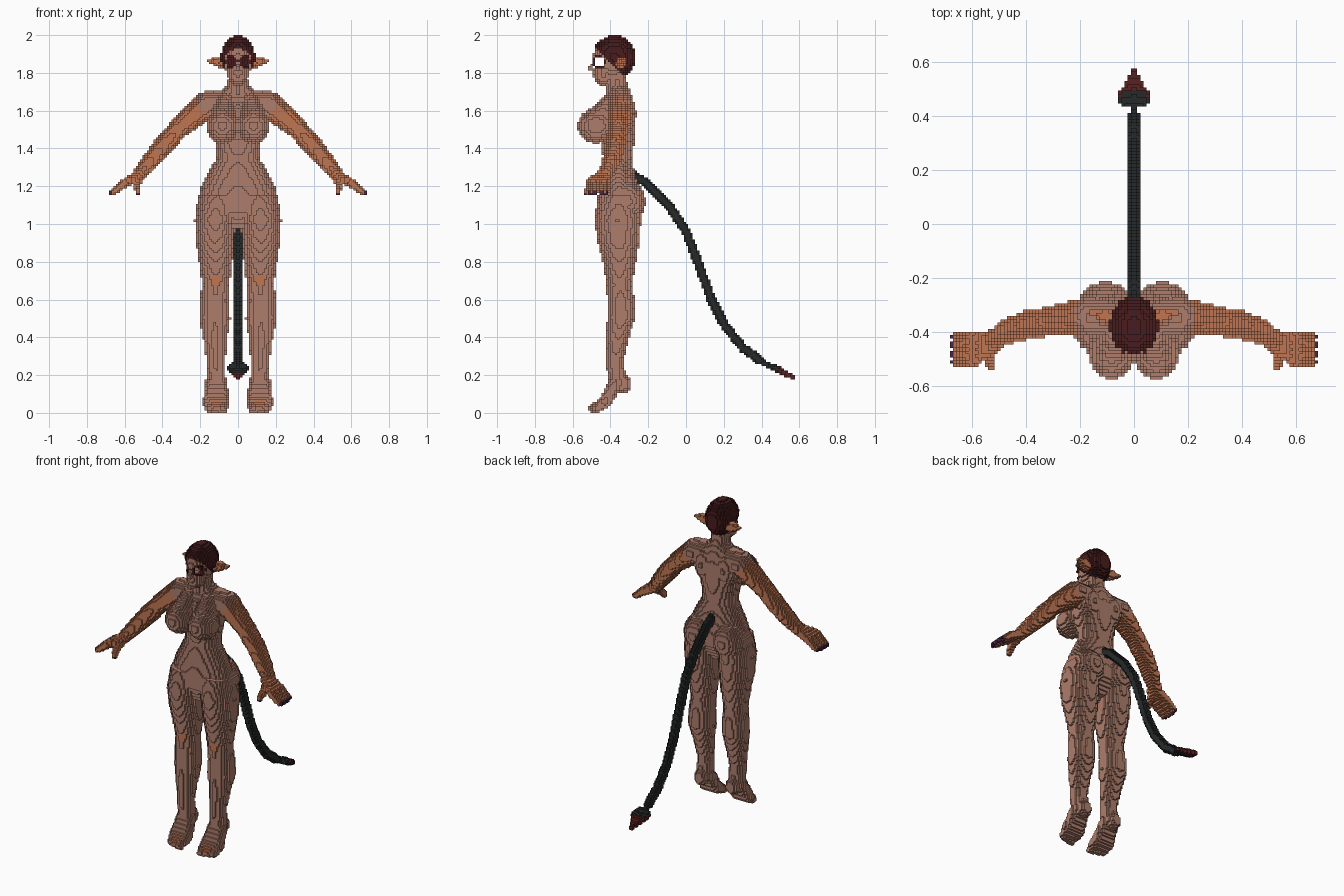
import bpy
import bmesh
import math
from mathutils import Vector

if "Cube" in bpy.data.objects:
    bpy.data.objects.remove(bpy.data.objects["Cube"], do_unlink=True)

S = 2 / 170          # edge length of one block
cells = {}           # block index -> [part name, colour name]

COLOURS = {
    "skin": (0.42, 0.205, 0.15),
    "warm_skin": (0.52, 0.18, 0.085),
    "dark_red_hair": (0.065, 0.012, 0.013),
    "charcoal_tail": (0.02, 0.023, 0.023),
    "tail_tip_red": (0.10, 0.016, 0.015),
    "purple_nail": (0.07, 0.02, 0.06),
}


# Shapes: each is a lower corner, an upper corner and an inside test
def ellipsoid(centre, radii):
    c, r = Vector(centre), Vector(radii)

    def inside(p):
        return sum(((p[a] - c[a]) / r[a]) ** 2 for a in range(3)) <= 1
    return c - r, c + r, inside


def limb(a, b, ra, rb):
    a, b = Vector(a), Vector(b)
    d, big = b - a, max(ra, rb)
    lo = Vector(map(min, a, b)) - Vector((big,) * 3)
    hi = Vector(map(max, a, b)) + Vector((big,) * 3)

    def inside(p):
        t = max(0, min(1, (p - a).dot(d) / d.length_squared))
        return (p - a - d * t).length <= ra + (rb - ra) * t
    return lo, hi, inside


def loft(rows, along_y=False):
    """Stack of ellipses: (height, x, half width, depth centre, half depth)."""
    rows = sorted(rows)
    lo = Vector((min(r[1] - r[2] for r in rows), min(r[3] - r[4] for r in rows), rows[0][0]))
    hi = Vector((max(r[1] + r[2] for r in rows), max(r[3] + r[4] for r in rows), rows[-1][0]))

    def inside(p):
        h, d = (p.y, p.z) if along_y else (p.z, p.y)
        for a, b in zip(rows, rows[1:]):
            if a[0] <= h <= b[0]:
                t = (h - a[0]) / (b[0] - a[0])
                x, w, c, e = (a[n] + (b[n] - a[n]) * t for n in range(1, 5))
                return ((p.x - x) / w) ** 2 + ((d - c) / e) ** 2 <= 1
        return False
    if along_y:
        lo, hi = lo.xzy, hi.xzy
    return lo, hi, inside


def blocks(shape):
    lo, hi, inside = shape
    spans = [range(math.floor(lo[a] / S), math.ceil(hi[a] / S) + 1) for a in range(3)]
    for i in spans[0]:
        for j in spans[1]:
            for k in spans[2]:
                p = Vector((i + 0.5, j + 0.5, k + 0.5)) * S
                if k >= 0 and inside(p):
                    yield (i, j, k), p
                    yield (-1 - i, j, k), p     # mirrored twin


def add(part, colour, shape, keep=None):
    for key, p in blocks(shape):
        if keep is None or keep(p):
            cells.setdefault(key, [part, colour])


def paint(colour, shape):
    for key, _ in blocks(shape):
        if key in cells:
            cells[key][1] = colour


def carve(shape):
    for key, _ in blocks(shape):
        cells.pop(key, None)


def chain(part, colour, points):
    """Tapered tube through points of (x, y, z, radius)."""
    for a, b in zip(points, points[1:]):
        add(part, colour, limb(a[:3], b[:3], a[3], b[3]))


# Hair cap, cut along a slanted hairline
add("hair", "dark_red_hair", ellipsoid((0, -0.38, 1.885), (0.09, 0.115, 0.115)),
    lambda p: p.y + p.z > 1.45 and p.z > 1.79)

# Head, jaw, nose and neck
add("head", "skin", ellipsoid((0, -0.39, 1.87), (0.077, 0.105, 0.11)))
add("head", "skin", ellipsoid((0, -0.435, 1.80), (0.055, 0.058, 0.072)))
add("head", "skin", limb((0, -0.49, 1.85), (0, -0.505, 1.82), 0.009, 0.014))
add("neck", "skin", limb((0, -0.36, 1.68), (0, -0.37, 1.82), 0.058, 0.05))

# Pointed ears
chain("ears", "warm_skin", [(0.065, -0.35, 1.85, 0.035), (0.11, -0.34, 1.858, 0.026),
                            (0.16, -0.33, 1.866, 0.007)])

# Dark eye sockets, open through the sides of the face
for eye, r in ((paint, 0.04), (carve, 0.028)):
    socket = ellipsoid((0.043, -0.47, 1.86), (r, r + 0.015, r))
    opening = limb((0, -0.458, 1.86), (0.09, -0.458, 1.86), r, r)
    if eye is paint:
        eye("dark_red_hair", socket)
    else:
        eye(socket)
        eye(opening)

# Torso
add("torso", "skin", loft([
    (1.73, 0, 0.055, -0.355, 0.05), (1.69, 0, 0.12, -0.35, 0.06),
    (1.6, 0, 0.155, -0.365, 0.092), (1.5, 0, 0.14, -0.365, 0.095),
    (1.4, 0, 0.115, -0.362, 0.085), (1.35, 0, 0.115, -0.362, 0.078),
    (1.28, 0, 0.155, -0.36, 0.085), (1.2, 0, 0.195, -0.355, 0.098),
    (1.08, 0, 0.225, -0.355, 0.11), (0.98, 0, 0.12, -0.36, 0.06)]))
add("chest", "skin", ellipsoid((0.083, -0.475, 1.52), (0.086, 0.1, 0.092)))
add("chest", "skin", limb((0.07, -0.40, 1.64), (0.08, -0.47, 1.54), 0.05, 0.08))
add("back", "skin", ellipsoid((0.08, -0.33, 1.58), (0.075, 0.066, 0.11)))
add("hips", "skin", ellipsoid((0.105, -0.315, 1.12), (0.105, 0.1, 0.12)))

# Legs
add("legs", "skin", loft([
    (1.15, 0.11, 0.1, -0.355, 0.11), (1.02, 0.122, 0.108, -0.362, 0.124),
    (0.9, 0.122, 0.102, -0.357, 0.108), (0.8, 0.118, 0.088, -0.353, 0.088),
    (0.68, 0.117, 0.072, -0.352, 0.068), (0.6, 0.122, 0.078, -0.345, 0.072),
    (0.5, 0.123, 0.082, -0.345, 0.072), (0.4, 0.12, 0.064, -0.36, 0.06),
    (0.28, 0.117, 0.05, -0.375, 0.045), (0.15, 0.115, 0.045, -0.365, 0.05)]))
paint("warm_skin", ellipsoid((0.115, -0.42, 0.70), (0.035, 0.03, 0.035)))

# Feet on tiptoe
add("feet", "skin", ellipsoid((0.115, -0.33, 0.155), (0.042, 0.042, 0.05)))
for toe in range(4):
    x = 0.077 + toe * 0.025
    chain("feet", "skin", [(0.1 + toe * 0.01, -0.37, 0.16, 0.042), (x, -0.43, 0.055, 0.034),
                           (x, -0.495 + toe * 0.007, 0.022, 0.022)])
paint("warm_skin", ellipsoid((0.115, -0.49, 0.05), (0.05, 0.04, 0.025)))

# Arms
chain("shoulders", "skin", [(0.06, -0.35, 1.65, 0.06), (0.165, -0.345, 1.63, 0.072)])
chain("arms", "warm_skin", [
    (0.165, -0.345, 1.63, 0.072), (0.23, -0.35, 1.575, 0.064), (0.31, -0.36, 1.51, 0.054),
    (0.40, -0.375, 1.41, 0.052), (0.47, -0.40, 1.325, 0.047), (0.53, -0.43, 1.255, 0.034)])

# Hands: fingers fan out of the wrist, dark nails at the tips
for finger in range(4):
    y = -0.42 - finger * 0.03
    reach = 0.675 - abs(finger - 1.5) * 0.008
    tip = (reach, y, 1.165)
    chain("hands", "warm_skin", [(0.52, -0.42 - finger * 0.01, 1.26, 0.027),
                                 (0.6, y, 1.215, 0.023), (*tip, 0.015)])
    paint("purple_nail", ellipsoid((reach + 0.01, y, 1.16), (0.013, 0.015, 0.02)))
chain("hands", "warm_skin", [(0.53, -0.45, 1.24, 0.025), (0.535, -0.5, 1.2, 0.02),
                             (0.53, -0.535, 1.165, 0.014)])
paint("purple_nail", ellipsoid((0.53, -0.54, 1.155), (0.015, 0.015, 0.013)))

# Tail with a flat spade at the end
chain("tail", "charcoal_tail", [(0, y, z, 0.025) for y, z in (
    (-0.29, 1.265), (-0.2, 1.21), (-0.1, 1.11), (0, 0.96), (0.07, 0.78), (0.13, 0.61),
    (0.2, 0.47), (0.3, 0.345), (0.39, 0.28))])
chain("tail", "charcoal_tail", [(0, 0.39, 0.28, 0.018), (0, 0.47, 0.235, 0.016)])
spade = [(0.435, 0, 0.05, 0.255, 0.018), (0.48, 0, 0.064, 0.232, 0.02),
         (0.51, 0, 0.042, 0.217, 0.019), (0.58, 0, 0.007, 0.186, 0.012)]
add("tail_spade", "charcoal_tail", loft(spade, along_y=True), lambda p: p.y < 0.5)
add("tail_spade", "tail_tip_red", loft(spade, along_y=True))
paint("tail_tip_red", ellipsoid((0.062, 0.48, 0.23), (0.012, 0.02, 0.02)))

# Materials
materials = {}
for name, rgb in COLOURS.items():
    m = bpy.data.materials.new(name)
    m.use_nodes = True
    m.diffuse_color = (*rgb, 1)
    shader = next(n for n in m.node_tree.nodes if n.type == "BSDF_PRINCIPLED")
    shader.inputs["Base Color"].default_value = (*rgb, 1)
    shader.inputs["Roughness"].default_value = 0.8
    materials[name] = m


# One object per part, made of the exposed block faces
def build(part):
    bm, corners = bmesh.new(), {}
    used = sorted({c for p, c in cells.values() if p == part})

    def corner(key):
        if key not in corners:
            corners[key] = bm.verts.new(Vector(key) * S)
        return corners[key]

    for key, (owner, colour) in cells.items():
        if owner != part:
            continue
        for axis in range(3):
            u, v = (axis + 1) % 3, (axis + 2) % 3
            for side in (0, 1):
                near = list(key)
                near[axis] += 2 * side - 1
                if tuple(near) in cells:
                    continue
                ring = []
                for du, dv in ((0, 0), (1, 0), (1, 1), (0, 1)):
                    q = list(key)
                    q[axis] += side
                    q[u] += du
                    q[v] += dv
                    ring.append(corner(tuple(q)))
                face = bm.faces.new(ring if side else ring[::-1])
                face.material_index = used.index(colour)
    mesh = bpy.data.meshes.new(part)
    bm.to_mesh(mesh)
    bm.free()
    for c in used:
        mesh.materials.append(materials[c])
    bpy.context.collection.objects.link(bpy.data.objects.new(part, mesh))


for part in sorted({p for p, _ in cells.values()}):
    build(part)
